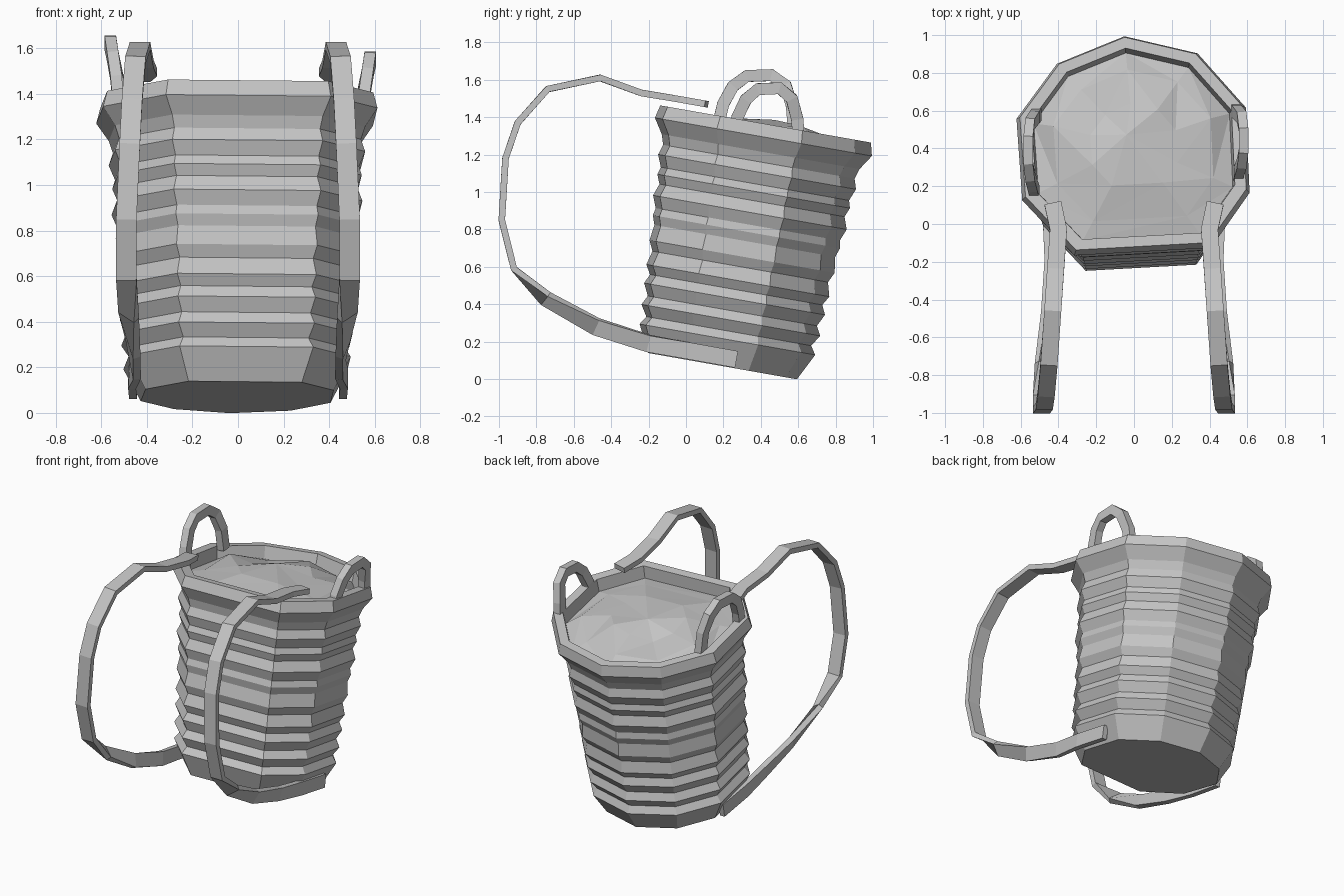
import bpy, bmesh, math, random
from mathutils import Vector, Matrix

random.seed(4)
if "Cube" in bpy.data.objects:
    bpy.data.objects.remove(bpy.data.objects["Cube"])

grey = bpy.data.materials.new("woven grey")
grey.use_nodes = True
COLOUR = (0.55, 0.55, 0.55, 1)
grey.diffuse_color = COLOUR
grey.node_tree.nodes["Principled BSDF"].inputs["Base Color"].default_value = COLOUR

# The basket leans backwards
LEAN = Matrix.Translation((0, 0.19, 0.07)) @ Matrix.Rotation(math.radians(-10), 4, "X")
# Nine-sided outline at the rim, where scale 1 is the rim size
OUTLINE = [(0.40, -0.53), (0.60, -0.24), (0.58, 0.21), (0.33, 0.495), (-0.05, 0.585),
           (-0.40, 0.44), (-0.61, 0.15), (-0.58, -0.28), (-0.31, -0.57)]


def finish(name, bm):
    bmesh.ops.recalc_face_normals(bm, faces=bm.faces)
    mesh = bpy.data.meshes.new(name)
    bm.to_mesh(mesh)
    bm.free()
    mesh.materials.append(grey)
    obj = bpy.data.objects.new(name, mesh)
    bpy.context.collection.objects.link(obj)
    return obj


def ring(bm, scale, height, jitter=0.0):
    return [bm.verts.new(LEAN @ Vector((x * scale, v * scale,
            height + random.uniform(-jitter, jitter)))) for x, v in OUTLINE]


def bridge(bm, a, b):
    n = len(a)
    for i in range(n):
        j = (i + 1) % n
        bm.faces.new((a[i], a[j], b[j], b[i]))


# Ribbed basket wall: uneven ridges and grooves that widen upwards, then the rim
profile = [(0.70, 0.0), (0.825, 0.145), (0.775, 0.19), (0.84, 0.25), (0.795, 0.30),
           (0.85, 0.365), (0.81, 0.415), (0.86, 0.465), (0.825, 0.54), (0.87, 0.595),
           (0.85, 0.68), (0.88, 0.73), (0.865, 0.77), (0.91, 0.835), (0.87, 0.90),
           (0.905, 0.95), (0.885, 0.99), (0.93, 1.055), (0.90, 1.11), (0.93, 1.165),
           (1.02, 1.245), (0.99, 1.315), (0.89, 1.315), (0.86, 1.18)]
bm = bmesh.new()
rings = [ring(bm, s, h) for s, h in profile]
for a, b in zip(rings, rings[1:]):
    bridge(bm, a, b)
bm.faces.new(rings[0])
finish("basket", bm)

# Uneven faceted contents heaped in the basket
bm = bmesh.new()
heap = [ring(bm, 0.875, 1.23), ring(bm, 0.70, 1.275, 0.03), ring(bm, 0.38, 1.31, 0.035)]
for a, b in zip(heap, heap[1:]):
    bridge(bm, a, b)
peak = bm.verts.new(LEAN @ Vector((-0.04, 0.05, 1.345)))
for i, vert in enumerate(heap[-1]):
    bm.faces.new((vert, heap[-1][(i + 1) % len(OUTLINE)], peak))
bmesh.ops.triangulate(bm, faces=bm.faces)
finish("contents", bm)


def band(name, path, across, width, thick):
    """Sweep a flat rectangular section; across gives its wide direction."""
    bm = bmesh.new()
    points = [Vector(p) for p in path]
    sections = []
    for i, p in enumerate(points):
        tangent = (points[min(i + 1, len(points) - 1)] - points[max(i - 1, 0)]).normalized()
        wide = across(i)
        wide = (wide - tangent * wide.dot(tangent)).normalized() * width / 2
        deep = tangent.cross(wide).normalized() * thick / 2
        sections.append([bm.verts.new(p + c) for c in
                         (wide + deep, wide - deep, -wide - deep, deep - wide)])
    for a, b in zip(sections, sections[1:]):
        bridge(bm, a, b)
    bm.faces.new(sections[0])
    bm.faces.new(sections[-1])
    return finish(name, bm)


# Shoulder straps: flat at the top, turning on edge towards the lower end
strap_path = [(0.43, 0.11, 1.47), (0.40, -0.03, 1.495), (0.415, -0.24, 1.53),
              (0.43, -0.46, 1.61), (0.45, -0.74, 1.55), (0.465, -0.90, 1.37),
              (0.475, -0.965, 1.18), (0.49, -0.985, 0.85), (0.49, -0.92, 0.59),
              (0.48, -0.75, 0.43), (0.46, -0.48, 0.28), (0.45, -0.20, 0.19),
              (0.465, 0.02, 0.15), (0.46, 0.27, 0.105)]
turns = {9: 45, 10: 70, 11: 82, 12: 90, 13: 90}
for side, sign in (("left", 1), ("right", -1)):
    def strap_across(i):
        angle = math.radians(turns.get(i, 0))
        return Vector((sign * math.cos(angle), 0, math.sin(angle)))
    band(side + "_strap", [(sign * x, y, z) for x, y, z in strap_path],
         strap_across, 0.09, 0.035)

# Carrying handles: arched loops on both sides of the rim, the right one higher and longer
arch = [(0.545, 0.25, 1.28), (0.555, 0.275, 1.40), (0.57, 0.32, 1.495), (0.58, 0.385, 1.55),
        (0.58, 0.50, 1.555), (0.57, 0.565, 1.50), (0.545, 0.595, 1.39), (0.535, 0.605, 1.25)]
for side, sign, dx, stretch, dy, dz in (("left", 1, 0, 1, 0, 0),
                                        ("right", -1, -0.02, 1.15, -0.08, 0.07)):
    band(side + "_handle",
         [(sign * (x + dx), 0.25 + (y - 0.25) * stretch + dy, z + dz) for x, y, z in arch],
         lambda i: Vector((1, 0, 0)), 0.05, 0.065)
